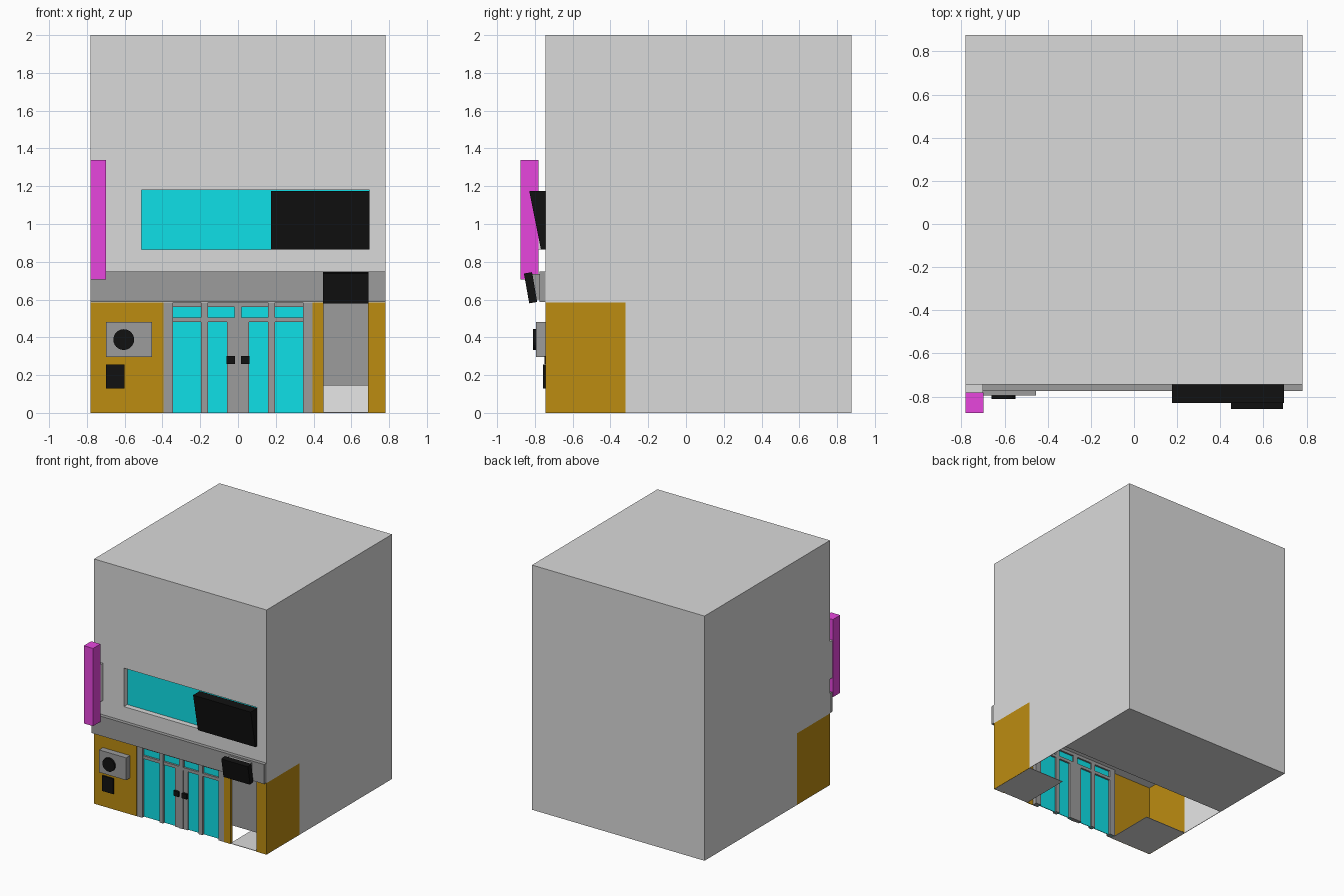
import bpy, bmesh, math

if "Cube" in bpy.data.objects:
    bpy.data.objects.remove(bpy.data.objects["Cube"])


def mat(name, r, g, b):
    lin = lambda c: ((c / 255 + 0.055) / 1.055) ** 2.4 if c > 10 else c / 255 / 12.92
    m = bpy.data.materials.new(name)
    m.diffuse_color = (lin(r), lin(g), lin(b), 1)
    m.use_nodes = True
    m.node_tree.nodes["Principled BSDF"].inputs["Base Color"].default_value = m.diffuse_color
    return m


WALL = mat("light_grey", 218, 218, 218)
TRIM = mat("mid_grey", 156, 156, 156)
GOLD = mat("ochre", 188, 140, 17)
GLASS = mat("cyan", 17, 240, 248)
PINK = mat("magenta", 251, 77, 241)
BLACK = mat("black", 17, 17, 17)
WHITE = mat("white", 255, 255, 255)


def finish(name, bm, *mats):
    bmesh.ops.recalc_face_normals(bm, faces=bm.faces)
    me = bpy.data.meshes.new(name)
    bm.to_mesh(me)
    bm.free()
    ob = bpy.data.objects.new(name, me)
    bpy.context.collection.objects.link(ob)
    for m in mats:
        me.materials.append(m)
    return ob


def prism(name, profile, x0, x1, *mats):
    """Extrude a (y, z) profile along x."""
    bm = bmesh.new()
    f = bm.faces.new([bm.verts.new((x0, y, z)) for y, z in profile])
    r = bmesh.ops.extrude_face_region(bm, geom=[f])
    for v in r["geom"]:
        if isinstance(v, bmesh.types.BMVert):
            v.co.x = x1
    return finish(name, bm, *mats)


def box(name, x, y, z, *mats):
    return prism(name, [(y[0], z[0]), (y[1], z[0]), (y[1], z[1]), (y[0], z[1])],
                 x[0], x[1], *mats)


W, F, B, H = 0.78, -0.745, 0.875, 0.585   # half width, front, back, ground floor height
T = 0.004                                 # thin shell walls

# Main building, overhanging the hollow ground-floor front
body = prism("building", [(B, 0), (B, 2), (F, 2), (F, H), (0.107, H), (0.107, 0)],
             -W, W, WALL, WHITE)
cutter = box("window_cutter", (-0.51, 0.695), (-0.9, -0.695), (0.865, 1.18), WALL)
cutter.hide_render = True
mod = body.modifiers.new("window", "BOOLEAN")
mod.object = cutter
mod.solver = "EXACT"
bpy.context.view_layer.objects.active = body
bpy.ops.object.modifier_apply(modifier="window")
bpy.data.objects.remove(cutter)
for p in body.data.polygons:              # white inside the hollow
    c = p.center
    inside = (p.normal.y < -0.9 and abs(c.y - 0.107) < 0.01) or \
             (p.normal.z < -0.9 and abs(c.z - H) < 0.01)
    p.material_index = 1 if inside else 0
box("upper_window_glass", (-0.51, 0.695), (-0.70, -0.694), (0.865, 1.18), GLASS)

# Ground-floor side walls and floor slabs
for s, side in ((-1, "left"), (1, "right")):
    xs = sorted((s * W, s * (W - T)))
    box(side + "_front_side_wall", xs, (F, -0.32), (0, H), GOLD)
    wall = box(side + "_rear_side_wall", xs, (-0.32, 0.107), (0, H), WALL, WHITE)
    for p in wall.data.polygons:
        p.material_index = 1 if p.normal.x * s < -0.5 else 0
box("left_floor", (-W, -0.395), (F + T, -0.32), (0, T), WALL)
box("right_floor", (0.45, W), (F + T, -0.32), (0, T), WALL)

# Front wall panels
for i, x in enumerate([(-W, -0.395), (0.395, 0.45), (0.69, W)]):
    box("front_panel_%d" % i, x, (F, F + T), (0, H), GOLD)
for i, x in enumerate([0.45, 0.69]):
    box("shutter_jamb_%d" % i, (x - 0.002, x + 0.002), (F, -0.715), (0, H), GOLD)

# Half-open shutter
box("shutter", (0.45, 0.69), (-0.725, -0.72), (0.145, H), TRIM)

# Entrance: glass sheet, posts, rails and handles
box("door_glass", (-0.39, 0.39), (-0.719, -0.714), (0, H), GLASS)
for s, side in ((-1, "left"), (1, "right")):
    for part, a, b, z, d in [("outer_post", 0.345, 0.395, H, -0.743),
                             ("middle_post", 0.16, 0.195, H, -0.738),
                             ("door_stile", 0.018, 0.057, 0.49, -0.73)]:
        box(side + "_" + part, sorted((s * a, s * b)), (d, -0.70), (0, z), TRIM)
    box(side + "_handle", sorted((s * 0.015, s * 0.06)), (-0.75, -0.73), (0.26, 0.30), BLACK)
box("centre_post", (-0.018, 0.018), (-0.735, -0.70), (0, H), TRIM)
box("transom_rail", (-0.39, 0.39), (-0.735, -0.70), (0.48, 0.505), TRIM)
box("top_rail", (-0.39, 0.39), (-0.73, -0.70), (0.56, H), TRIM)

# Fascia band across the front
box("fascia", (-W, W), (-0.775, F), (0.588, 0.748), TRIM)

# Tilted signs
prism("upper_sign", [(-0.83, 1.175), (F, 1.175), (F, 0.865), (-0.768, 0.865)],
      0.175, 0.695, BLACK)
prism("shutter_sign", [(-0.858, 0.738), (-0.815, 0.745), (-0.788, 0.587), (-0.83, 0.58)],
      0.45, 0.69, BLACK)
prism("shutter_sign_mount", [(-0.813, 0.735), (-0.775, 0.735), (-0.775, 0.6), (-0.79, 0.6)],
      0.47, 0.67, TRIM)

# Projecting vertical sign and its wall bracket
box("vertical_sign", (-0.782, -0.698), (-0.875, -0.78), (0.705, 1.34), PINK)
box("vertical_sign_bracket", (-W, -0.70), (-0.78, F), (0.865, 1.17), WALL)

# Wall unit with round fan, and small panel
box("wall_unit", (-0.70, -0.455), (-0.795, F), (0.297, 0.48), TRIM)
bm = bmesh.new()
bmesh.ops.create_cone(bm, cap_ends=True, segments=24, radius1=0.055, radius2=0.055, depth=0.016)
fan = finish("wall_unit_fan", bm, BLACK)
fan.rotation_euler.x = math.pi / 2
fan.location = (-0.605, -0.802, 0.388)
box("small_panel", (-0.70, -0.60), (-0.757, F), (0.13, 0.255), BLACK)
